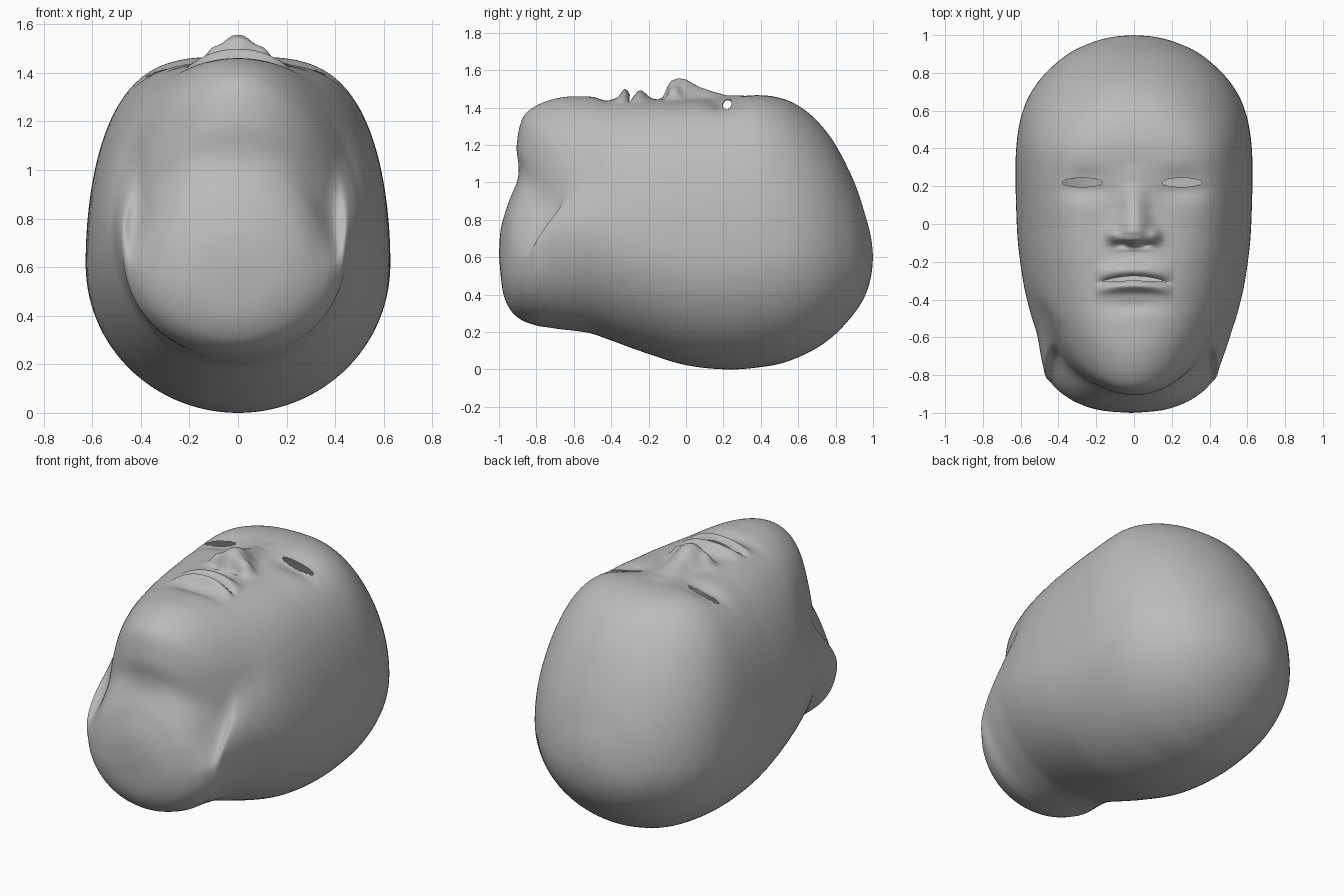
import bpy, bmesh, math
from mathutils import Vector

if "Cube" in bpy.data.objects:
    bpy.data.objects.remove(bpy.data.objects["Cube"])

# Tilted head rings: top y, top z, bottom y, bottom z, half width
RINGS = [
    (-1.0, .61, -1.0, .61, 0), (-.99, .75, -.98, .42, .17),
    (-.95, .89, -.94, .32, .29), (-.905, 1.0, -.88, .265, .375),
    (-.895, 1.08, -.8, .235, .425), (-.905, 1.2, -.74, .225, .452),
    (-.875, 1.34, -.67, .215, .467), (-.8, 1.41, -.58, .205, .49),
    (-.68, 1.452, -.5, .19, .515), (-.55, 1.46, -.4, .155, .55),
    (-.4, 1.45, -.25, .1, .585), (-.2, 1.445, -.05, .035, .613),
    (0, 1.44, .1, .008, .623), (.2, 1.452, .25, 0, .627),
    (.38, 1.466, .38, .01, .625), (.5, 1.452, .5, .03, .612),
    (.6, 1.41, .6, .065, .588), (.7, 1.33, .7, .115, .543),
    (.8, 1.2, .8, .19, .467), (.9, 1.0, .9, .3, .35),
    (.96, .82, .96, .4, .225), (.99, .7, .99, .5, .113),
    (1.0, .6, 1.0, .6, 0)]
# Nose ridge: y, height above the face
NOSE = [(-.15, 0), (-.125, .012), (-.1, .07), (-.08, .102), (-.04, .117), (0, .11),
        (.07, .068), (.15, .035), (.22, .012), (.32, 0)]
COLS = 210
EYES = [(-.275, .22), (.255, .22)]


def catmull(a, b, c, d, t):
    return tuple(.5 * (2 * q + (r - p) * t + (2 * p - 5 * q + 4 * r - s) * t * t
                       + (3 * q - p - 3 * r + s) * t ** 3) for p, q, r, s in zip(a, b, c, d))


def ramp(table, y):
    for (a, u), (b, v) in zip(table, table[1:]):
        if a <= y <= b:
            t = (y - a) / (b - a)
            return u + (v - u) * t
    return 0


def smooth(t):
    t = max(0, min(1, t))
    return t * t * (3 - 2 * t)


def gauss(x, y, cx, cy, sx, sy):
    return math.exp(-((x - cx) / sx) ** 2 - ((y - cy) / sy) ** 2)


def mouth_line(x):
    return -.288 - .6 * x * x


def face_relief(x, y):
    ax = abs(x)
    # nose ridge, wings and nostrils
    width = .07 + .03 * max(0, min(1, (.08 - y) / .14))
    d = ramp(NOSE, y) * math.exp(-abs(x / width) ** 2.3)
    d += .03 * gauss(ax, y, .11, -.06, .035, .035)
    d -= .035 * gauss(ax, y, .06, -.108, .035, .014)
    # eye sockets, lids and brow
    d -= .035 * gauss(ax, y, .26, .2, .12, .075)
    d += .012 * gauss(ax, y, .265, .22, .12, .035)
    # lips follow the arched mouth line
    v = y - mouth_line(x)
    taper = max(0, 1 - (ax / .21) ** 2)
    d += .05 * taper * math.exp(-((v + .038) / .03) ** 2)
    d += .045 * taper * math.exp(-((v - .045) / .042) ** 2)
    d -= .035 * taper * math.exp(-(v / .014) ** 2)
    d -= .015 * gauss(x, y, 0, -.43, .15, .04)
    return d


def ring_points(station, row):
    yt, zt, yb, zb, w = row
    # the brow is squarest, the jaw rings sweep back at the sides
    p = 1.95 + 1.85 * math.exp(-((station - 13) / 2.7) ** 2)
    sweep = 1.2 * smooth((station - 2) / 3) * smooth((11 - station) / 5.5)
    top, bottom = Vector((0, yt, zt)), Vector((0, yb, zb))
    mid = bottom.lerp(top, .42)
    raw, steps = [], 1200
    for i in range(steps + 1):
        a = 2 * math.pi * i / steps - math.pi / 2
        c, s = math.cos(a), math.sin(a)
        e = p if s > 0 else 2
        x = math.copysign(abs(c) ** (2 / e), c) * w
        pt = mid + (top - mid) * s if s > 0 else mid + (mid - bottom) * s
        y = pt.y + x * x * sweep * smooth(s / .55)
        raw.append((Vector((x, y, pt.z)), 4 if s > 0 and abs(x) < .42 else 1))
    # even spacing around the ring, denser over the face
    total = [0]
    for (a, k), (b, _) in zip(raw, raw[1:]):
        total.append(total[-1] + (b - a).length * k)
    out, j = [], 0
    for i in range(COLS):
        goal = total[-1] * i / COLS
        while total[j + 1] < goal:
            j += 1
        f = (goal - total[j]) / max(1e-9, total[j + 1] - total[j])
        v = raw[j][0].lerp(raw[j + 1][0], f)
        if v.z > 1.2:
            v.z += face_relief(v.x, v.y) * min(1, (v.z - 1.2) / .1)
        # neck leans slightly to one side
        v.x -= .015 * smooth((-v.y - .55) / .25) * smooth((1.2 - v.z) / .3)
        out.append(v)
    return out


# Head shell
bm = bmesh.new()
n = len(RINGS)
rows = []
for i in range(n - 1):
    sub = 32 if 9 <= i <= 13 else 8
    ctrl = [RINGS[max(0, min(n - 1, k))] for k in (i - 1, i, i + 1, i + 2)]
    rows += [(i + j / sub, catmull(*ctrl, j / sub)) for j in range(sub)]
loops = [[bm.verts.new(v) for v in ring_points(*r)] for r in rows[1:]]
for a, b in zip(loops, loops[1:]):
    for i in range(COLS):
        k = (i + 1) % COLS
        bm.faces.new((a[i], a[k], b[k], b[i]))
for loop, end in ((loops[0], RINGS[0]), (loops[-1], RINGS[-1])):
    tip = bm.verts.new((sum(v.co.x for v in loop) / COLS, end[0], end[1]))
    for i in range(COLS):
        bm.faces.new((loop[i], loop[(i + 1) % COLS], tip))
bmesh.ops.recalc_face_normals(bm, faces=bm.faces)


# Eye and mouth openings
def eye_norm(v, eye):
    return math.hypot((v.x - eye[0]) / .105, (v.y - eye[1]) / .024)


def mouth_half(x):
    return .012 * max(0, 1 - (x / .18) ** 2)


holes = []
for f in bm.faces:
    c = f.calc_center_median()
    if c.z > 1.2 and (any(eye_norm(c, e) < 1 for e in EYES)
                      or abs(c.y - mouth_line(c.x)) < mouth_half(c.x)):
        holes.append(f)
bmesh.ops.delete(bm, geom=holes, context='FACES')
for v in bm.verts:
    if v.is_boundary:
        if v.co.y > 0:
            eye = min(EYES, key=lambda e: abs(e[0] - v.co.x))
            k = eye_norm(v.co, eye)
            v.co.x = eye[0] + (v.co.x - eye[0]) / k
            v.co.y = eye[1] + (v.co.y - eye[1]) / k
        else:
            m = mouth_line(v.co.x)
            v.co.y = m + math.copysign(mouth_half(v.co.x), v.co.y - m)

mesh = bpy.data.meshes.new("head")
bm.to_mesh(mesh)
bm.free()
head = bpy.data.objects.new("head", mesh)
bpy.context.collection.objects.link(head)
grey = bpy.data.materials.new("plain grey")
grey.diffuse_color = (.5, .5, .5, 1)
grey.use_nodes = True
grey.node_tree.nodes["Principled BSDF"].inputs["Base Color"].default_value = grey.diffuse_color
mesh.materials.append(grey)
bpy.context.view_layer.objects.active = head
head.select_set(True)
bpy.ops.object.shade_smooth_by_angle(angle=math.radians(60))
